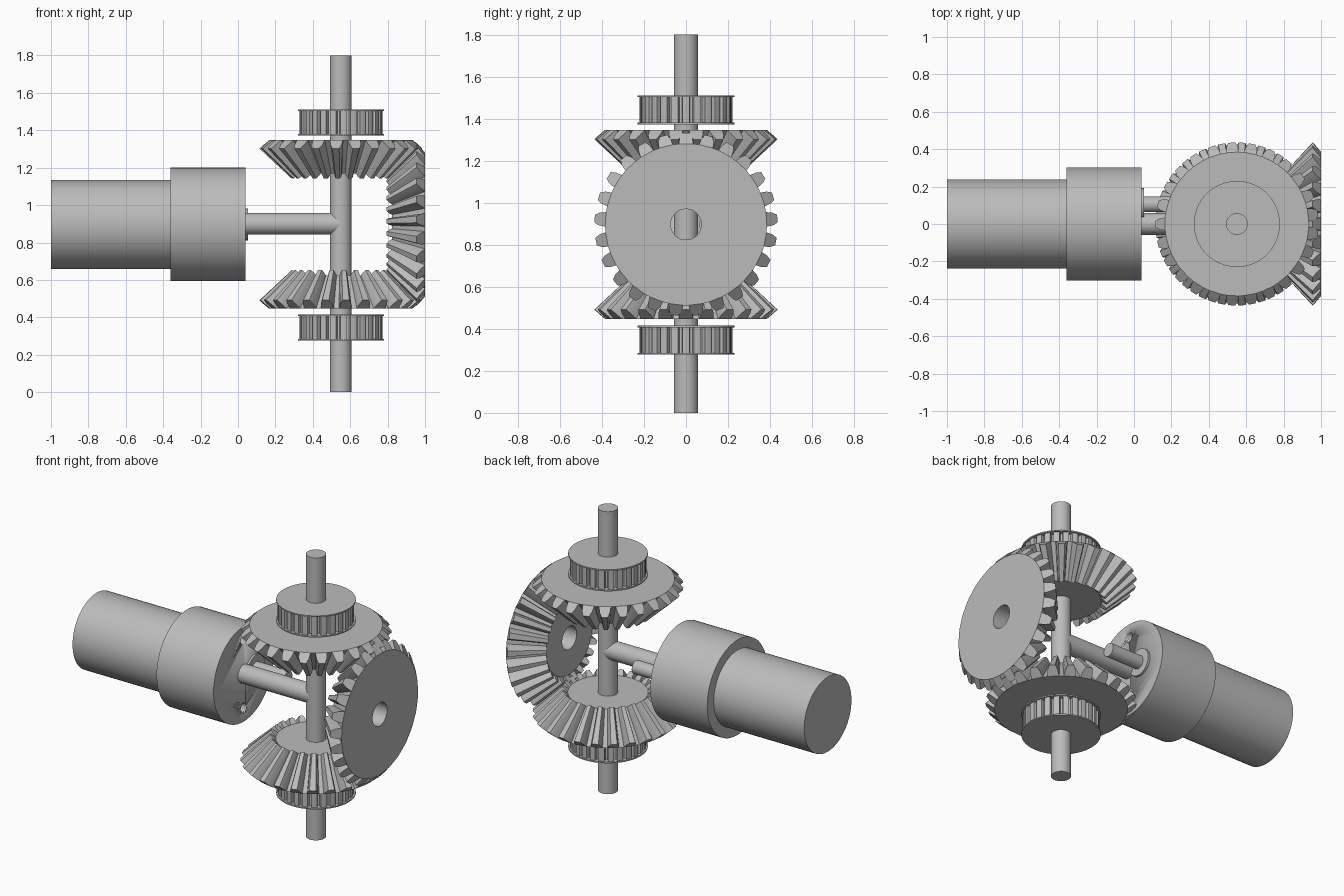
import bpy, bmesh
from math import pi, cos, sin
from mathutils import Matrix

if "Cube" in bpy.data.objects:
    bpy.data.objects.remove(bpy.data.objects["Cube"])

grey = bpy.data.materials.new("plain grey metal")
grey.use_nodes = True
grey.diffuse_color = (0.5, 0.5, 0.5, 1)
grey.node_tree.nodes["Principled BSDF"].inputs["Base Color"].default_value = (0.5, 0.5, 0.5, 1)

AXIS_X, AXIS_Z = 0.55, 0.897
TO_X = Matrix.Rotation(pi / 2, 4, 'Y')
FLIP = Matrix.Rotation(pi, 4, 'X')


def finish(bm, name, matrix):
    """Turn a bmesh into a shaded grey object."""
    bm.transform(matrix)
    bmesh.ops.recalc_face_normals(bm, faces=bm.faces)
    mesh = bpy.data.meshes.new(name)
    bm.to_mesh(mesh)
    bm.free()
    mesh.materials.append(grey)
    obj = bpy.data.objects.new(name, mesh)
    bpy.context.collection.objects.link(obj)
    bpy.ops.object.select_all(action='DESELECT')
    obj.select_set(True)
    bpy.context.view_layer.objects.active = obj
    bpy.ops.object.shade_smooth_by_angle(angle=pi / 9)
    return obj


def cylinder(name, radius, start, end, axis='Z', x=AXIS_X, y=0, z=AXIS_Z):
    """Cylinder running from start to end along the X or Z axis."""
    bm = bmesh.new()
    bmesh.ops.create_cone(bm, cap_ends=True, segments=64, radius1=radius,
                          radius2=radius, depth=end - start)
    mid = (start + end) / 2
    if axis == 'X':
        return finish(bm, name, Matrix.Translation((mid, y, z)) @ TO_X)
    return finish(bm, name, Matrix.Translation((x, y, mid)))


def bevel_gear(name, rotation, phase, teeth=25, inner=0.605, bore=0.073):
    """Bevel gear with its cone apex at the origin, opening along +Z."""
    # half tooth: radius, distance from apex, half angle
    flank = [(0.385, 0.45, 0.09), (0.415, 0.425, 0.072), (0.436, 0.405, 0.042)]
    profile = [(r, h, -a) for r, h, a in flank] + [(r, h, a) for r, h, a in reversed(flank)]
    bm = bmesh.new()
    loops, bores = [], []
    for scale in (1, inner):
        ring, hole = [], []
        for i in range(teeth):
            middle = phase + 2 * pi * i / teeth
            for r, h, a in profile:
                t = middle + a
                ring.append(bm.verts.new((scale * r * cos(t), scale * r * sin(t), scale * h)))
            for a in (-pi / teeth / 2, pi / teeth / 2):
                t = middle + a
                hole.append(bm.verts.new((bore * cos(t), bore * sin(t), scale * flank[0][1])))
        loops.append(ring)
        bores.append(hole)
    n, step = len(loops[0]), len(profile)
    # tooth flanks, tips and root lands
    for i in range(n):
        j = (i + 1) % n
        bm.faces.new((loops[0][i], loops[0][j], loops[1][j], loops[1][i]))
    # end faces of the teeth and the flat discs around the bore
    for ring, hole in zip(loops, bores):
        roots = [v for i, v in enumerate(ring) if i % step in (0, step - 1)]
        for i in range(teeth):
            bm.faces.new(ring[i * step:(i + 1) * step])
        for i in range(len(roots)):
            j = (i + 1) % len(roots)
            bm.faces.new((roots[i], roots[j], hole[j], hole[i]))
    # bore wall
    for i in range(len(bores[0])):
        j = (i + 1) % len(bores[0])
        bm.faces.new((bores[0][i], bores[0][j], bores[1][j], bores[1][i]))
    return finish(bm, name, Matrix.Translation((AXIS_X, 0, AXIS_Z)) @ rotation)


def pulley(name, bottom, height=0.138, teeth=25):
    """Toothed belt pulley with a thin flange at each end."""
    bm = bmesh.new()
    verts = []
    pitch = 2 * pi / teeth
    for i in range(teeth):
        for r, f in ((0.195, -0.38), (0.22, -0.3), (0.222, 0), (0.22, 0.3), (0.195, 0.38)):
            t = (i + f) * pitch
            verts.append(bm.verts.new((r * cos(t), r * sin(t), 0)))
    face = bm.faces.new(verts)
    new = bmesh.ops.extrude_face_region(bm, geom=[face])["geom"]
    bmesh.ops.translate(bm, vec=(0, 0, height - 0.008),
                        verts=[v for v in new if isinstance(v, bmesh.types.BMVert)])
    finish(bm, name + "_toothed_core", Matrix.Translation((AXIS_X, 0, bottom + 0.004)))
    for side, z in (("lower", bottom), ("upper", bottom + height - 0.008)):
        cylinder(name + "_" + side + "_flange", 0.23, z, z + 0.008)


# Motor and gearbox
cylinder("motor_body", 0.238, -1, -0.36, 'X')
gearbox = cylinder("gearbox", 0.303, -0.362, 0.04, 'X')
for side in (-1, 1):
    cutter = cylinder("screw_hole_cutter", 0.03, -0.06, 0.1, 'X', z=AXIS_Z + side * 0.217)
    cutter.hide_render = True
    cut = gearbox.modifiers.new("screw_hole", 'BOOLEAN')
    cut.operation, cut.solver, cut.object = 'DIFFERENCE', 'EXACT', cutter
    bpy.context.view_layer.objects.active = gearbox
    bpy.ops.object.modifier_apply(modifier=cut.name)
    bpy.data.objects.remove(cutter)
cylinder("output_boss", 0.085, 0.03, 0.054, 'X', y=0.107)
cylinder("motor_shaft", 0.042, 0.03, 0.28, 'X', y=0.105)

# T-shaped shaft
cylinder("cross_shaft", 0.058, 0.035, AXIS_X, 'X', z=0.9)
cylinder("vertical_shaft", 0.058, 0, 1.8)

# Three meshing bevel gears; the upright two are closed around the shaft
bevel_gear("top_bevel_gear", Matrix.Identity(4), pi, bore=0.057)
bevel_gear("bottom_bevel_gear", FLIP, 0, bore=0.057)
bevel_gear("end_bevel_gear", TO_X, pi)

# Belt pulleys
pulley("top_pulley", 1.373)
pulley("bottom_pulley", 0.277)
